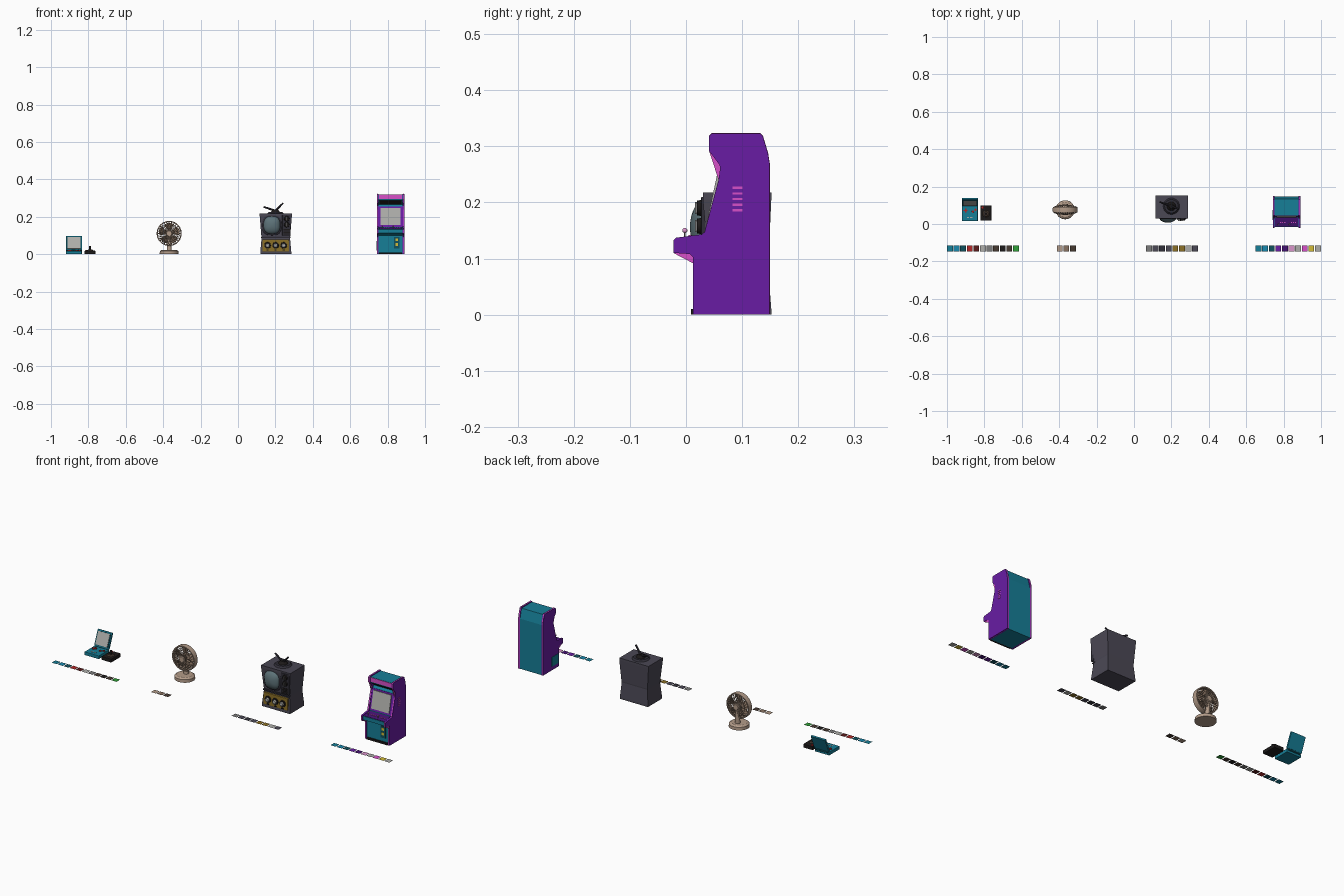
import bpy, bmesh, math
from mathutils import Vector, Matrix

if "Cube" in bpy.data.objects:
    bpy.data.objects.remove(bpy.data.objects["Cube"])

COL = dict(teal=(.008, .21, .31), dteal=(.005, .08, .11), blue=(.01, .25, .42), purple=(.14, .012, .37),
           dpurple=(.06, .006, .17), pink=(.68, .08, .58), lpink=(.7, .3, .6), yellow=(.65, .5, .04),
           beige=(.45, .33, .25), dbeige=(.25, .17, .12), brown=(.06, .04, .03), tv=(.07, .065, .09),
           dtv=(.03, .028, .04), black=(.012, .01, .01), gold=(.26, .16, .02), glass=(.11, .17, .19),
           lgrey=(.42, .42, .4), grey=(.2, .2, .2), red=(.45, .02, .02), dred=(.1, .01, .01), green=(.03, .35, .04))
MATS = {}


def mat(c):
    if c not in MATS:
        MATS[c] = bpy.data.materials.new(c)
        MATS[c].diffuse_color = (*COL[c], 1)
    return MATS[c]


def finish(name, bm, c):
    bmesh.ops.recalc_face_normals(bm, faces=bm.faces)
    me = bpy.data.meshes.new(name)
    bm.to_mesh(me)
    bm.free()
    ob = bpy.data.objects.new(name, me)
    bpy.context.collection.objects.link(ob)
    me.materials.append(mat(c))
    return ob


def loft(name, rings, c):
    bm = bmesh.new()
    vs = [[bm.verts.new(p) for p in r] for r in rings]
    n = len(vs[0])
    for a, b in zip(vs, vs[1:]):
        for i in range(n):
            bm.faces.new((a[i], a[(i + 1) % n], b[(i + 1) % n], b[i]))
    bm.faces.new(vs[0])
    bm.faces.new(vs[-1])
    return finish(name, bm, c)


def prism(name, prof, x0, x1, c):
    return loft(name, [[(x, y, z) for y, z in prof] for x in (x0, x1)], c)


def slab(name, p, q, t, x0, x1, c):
    # plate lying on the y-z line p-q, raised by t on its outer side
    d = (Vector(q) - Vector(p)).normalized()
    n = Vector((-d.y, d.x)) * t
    return prism(name, [p, q, Vector(q) + n, Vector(p) + n], x0, x1, c)


def box(name, x0, x1, y0, y1, z0, z1, c, bevel=0):
    ob = prism(name, [(y0, z0), (y1, z0), (y1, z1), (y0, z1)], x0, x1, c)
    if bevel:
        m = ob.modifiers.new("bevel", "BEVEL")
        m.width, m.segments = bevel, 2
    return ob


def rod(name, a, b, r0, r1, c, seg=16):
    a, b = Vector(a), Vector(b)
    bm = bmesh.new()
    bmesh.ops.create_cone(bm, cap_ends=True, segments=seg, radius1=r0, radius2=r1, depth=(b - a).length,
                          matrix=Matrix.Translation((a + b) / 2) @ (b - a).to_track_quat('Z', 'Y').to_matrix().to_4x4())
    ob = finish(name, bm, c)
    return smooth(ob)


def smooth(ob):
    bpy.ops.object.select_all(action='DESELECT')
    ob.select_set(True)
    bpy.context.view_layer.objects.active = ob
    bpy.ops.object.shade_smooth_by_angle()
    return ob


def ball(name, loc, scale, c, power=1):
    bm = bmesh.new()
    bmesh.ops.create_uvsphere(bm, u_segments=24, v_segments=14, radius=1)
    for v in bm.verts:
        x, z, y = v.co
        r = math.hypot(x, z)
        if r > 1e-6:
            x, z = [r * math.copysign(abs(k / r) ** power, k) for k in (x, z)]
        v.co = Vector(loc) + Vector((x * scale[0], y * scale[1], z * scale[2]))
    return smooth(finish(name, bm, c))


def wires(name, paths, r, c):
    cu = bpy.data.curves.new(name, 'CURVE')
    cu.dimensions, cu.bevel_depth, cu.bevel_resolution = '3D', r, 1
    for pts in paths:
        s = cu.splines.new('POLY')
        s.points.add(len(pts) - 1)
        for sp, p in zip(s.points, pts):
            sp.co = (*p, 1)
    ob = bpy.data.objects.new(name, cu)
    bpy.context.collection.objects.link(ob)
    cu.materials.append(mat(c))
    smooth_sel = bpy.context.view_layer.objects
    bpy.ops.object.select_all(action='DESELECT')
    ob.select_set(True)
    smooth_sel.active = ob
    bpy.ops.object.convert(target='MESH')


# colour swatch strips on the floor
STRIPS = [(-1, "teal blue dteal red dred lgrey grey brown black brown green"), (-.413, "beige dbeige brown"),
          (.064, "grey tv dtv tv gold gold lgrey tv"),
          (.65, "teal blue dteal purple dpurple lpink lgrey pink yellow lgrey")]
for x0, names in STRIPS:
    for i, c in enumerate(names.split()):
        bm = bmesh.new()
        bmesh.ops.create_grid(bm, x_segments=1, y_segments=1, size=.0155,
                              matrix=Matrix.Translation((x0 + .0155 + i * .0353, -.131, 0)))
        finish("swatch", bm, c)

# arcade cabinet: side panels with trim
SIDE = [(.0125, 0), (.149, 0), (.149, .269), (.146, .288), (.137, .318), (.132, .323), (.046, .323), (.041, .318),
        (.041, .292), (.059, .268), (.061, .262), (.058, .24), (.033, .147), (.028, .143), (-.018, .137),
        (-.022, .133), (-.022, .11), (.007, .108), (.0125, .102)]
TRIM = [p for i, p in enumerate(SIDE) if i not in (9, 10, 17, 18)] + [(.0125, .092)]
TRIM = [((y - .07) * 1.004 + .07, max(0, (z - .16) * 1.004 + .16)) for y, z in TRIM]
for x in (.742, .879):
    prism("arcade_side_panel", SIDE, x, x + .01, "purple")
    prism("arcade_edge_trim", TRIM, x + .003, x + .007, "pink")

# arcade body, screen and marquee
BODY = [(.018, 0), (.147, 0), (.147, .268), (.134, .319), (.046, .319), (.046, .29), (.075, .266),
        (.066, .255), (.04, .143), (-.016, .133), (-.016, .113), (.018, .1)]
prism("arcade_body", BODY, .752, .879, "teal")
slab("arcade_marquee", (.046, .295), (.046, .318), .003, .753, .878, "pink")
slab("arcade_speaker_panel", (.072, .267), (.048, .288), -.002, .756, .875, "black")
slab("arcade_bezel", (.041, .146), (.065, .254), .003, .752, .879, "purple")
slab("arcade_screen", (.0405, .156), (.06, .247), .005, .762, .868, "lgrey")
slab("arcade_control_deck", (-.014, .1335), (.034, .142), .002, .754, .877, "dpurple")
box("arcade_kick_plate", .755, .876, .009, .02, 0, .01, "black")

# arcade controls, vents, doors
for x in (.772, .83):
    rod("joystick_shaft", (x, -.002, .135), (x, -.002, .148), .0015, .0015, "grey", 8)
    ball("joystick_ball", (x, -.002, .15), (.0045,) * 3, "lpink")
    for i in range(3):
        rod("arcade_button", (x + .012 + i * .011, .008, .136), (x + .012 + i * .011, .0075, .142), .004, .0035, "pink", 12)
for i in range(5):
    box("arcade_vent", .888, .8905, .083, .101, .184 + i * .01, .188 + i * .01, "pink")
box("arcade_side_door", .7405, .743, .022, .075, .02, .07, "teal")
box("coin_door", .833, .863, .014, .02, .03, .092, "dteal")
for z in (.045, .07):
    box("coin_slot", .841, .855, .0125, .016, z, z + .014, "yellow")

# television cabinet
rings = [[(.202 - w, f, z), (.202 + w, f, z), (.202 + w, b, z), (.202 - w, b, z)]
         for w, f, b, z in ((.083, .032, .152, 0), (.083, .032, .152, .01), (.076, .04, .146, .088),
                            (.077, .04, .147, .094), (.086, .03, .152, .205), (.086, .03, .152, .218))]
loft("tv_cabinet", rings, "tv")
box("tv_shelf", .124, .28, .032, .05, .086, .094, "dtv", .002)
ball("tv_screen_surround", (.181, .034, .156), (.052, .012, .055), "dtv", .7)
ball("tv_screen", (.181, .034, .156), (.045, .027, .048), "glass", .75)
box("tv_side_column", .236, .282, .027, .045, .1, .21, "dtv", .002)
for z in (.19, .158):
    rod("tv_dial", (.26, .03, z), (.26, .02, z), .015, .013, "black", 20)
    box("tv_dial_grip", .2585, .2615, .016, .022, z - .011, z + .011, "grey")
for i in range(4):
    box("tv_speaker_slot", .243, .277, .025, .03, .106 + i * .008, .11 + i * .008, "black")

# television lower panel
box("tv_lower_panel", .131, .273, .029, .045, .015, .079, "gold", .002)
for x in (.158, .201, .244):
    rod("tv_knob_ring", (x, .032, .047), (x, .024, .047), .018, .017, "black", 20)
    rod("tv_knob", (x, .026, .047), (x, .016, .047), .011, .009, "lgrey", 16)
    box("tv_switch", x - .006, x + .006, .025, .031, .019, .025, "black")

# television aerial
rod("aerial_base", (.2, .095, .217), (.2, .095, .226), .045, .036, "dtv", 24)
rod("aerial_dome", (.2, .095, .226), (.2, .095, .24), .024, .012, "black", 20)
for tip in ((.138, .118, .253), (.241, .08, .273)):
    rod("aerial_arm", (.2, .095, .232), tip, .006, .0045, "dtv", 10)

# desk fan
FX, FY, FZ, FR = -.368, .076, .111, .063
rod("fan_base", (FX, FY, 0), (FX, FY, .016), .051, .05, "beige", 32)
rod("fan_base_top", (FX, FY, .016), (FX, FY, .023), .05, .04, "beige", 32)
rod("fan_stem", (FX, FY + .012, .02), (FX, FY + .015, .1), .013, .01, "beige")
rod("fan_motor", (FX, FY + .004, FZ), (FX, FY + .03, FZ), .021, .014, "beige", 24)
rod("fan_spinner", (FX, FY - .012, FZ), (FX, FY + .008, FZ), .013, .013, "dbeige")


def polar(r, a, y):
    return (FX + r * math.cos(a), y, FZ + r * math.sin(a))


spokes, hoops = [], []
for s in (-1, 1):
    dome = lambda r: FY + s * (.012 + .013 * math.sqrt(max(0, 1 - (r / FR) ** 2)))
    for k in range(28):
        spokes.append([polar(.014 + t * .0098, k * math.tau / 28 - s * t * .1, dome(.014 + t * .0098)) for t in range(6)])
    for r in (.028, .046):
        hoops.append([polar(r, k * math.tau / 32, dome(r)) for k in range(33)])
    rod("fan_cage_cap", (FX, FY + s * .022, FZ), (FX, FY + s * .028, FZ), .017, .014, "beige", 24)
wires("fan_cage_spokes", spokes, .0014, "beige")
wires("fan_cage_hoops", hoops, .0012, "beige")

# fan outer rim and blades
bm = bmesh.new()
sect = [(.061, -.014), (.066, -.014), (.067, 0), (.066, .014), (.061, .014)]
grid = [[bm.verts.new(polar(r, k * math.tau / 40, FY + y)) for r, y in sect] for k in range(40)]
for k in range(40):
    a, b = grid[k], grid[(k + 1) % 40]
    for i in range(5):
        bm.faces.new((a[i], a[(i + 1) % 5], b[(i + 1) % 5], b[i]))
smooth(finish("fan_rim", bm, "beige"))
for k in range(5):
    a = k * math.tau / 5
    lo = [polar(.01, a, FY - .006), polar(.056, a - .15, FY - .009), polar(.058, a + .35, FY), polar(.052, a + .8, FY + .009),
          polar(.01, a + .7, FY + .006)]
    loft("fan_blade", [lo, [(x, y + .0015, z) for x, y, z in lo]], "dbeige")

# folding handheld: base and hinged lid
X0, X1 = -.92, -.835
box("handheld_base", X0, X1, .016, .104, 0, .018, "teal", .002)
rod("handheld_hinge", (X0 + .006, .104, .017), (X1 - .006, .104, .017), .006, .006, "dteal", 12)
slab("handheld_lid", (.107, .018), (.138, .094), .009, X0, X1, "teal")
slab("handheld_bezel", (.1, .024), (.1275, .0915), .003, X0 + .004, X1 - .004, "dteal")
slab("handheld_screen", (.1005, .028), (.126, .09), .0045, X0 + .008, X1 - .008, "lgrey")
box("control_pad_bar", -.911, -.889, .069, .076, .016, .022, "red")
box("control_pad_post", -.9035, -.8965, .0615, .0835, .016, .022, "red")
for x, y in ((-.862, .066), (-.847, .076)):
    rod("handheld_button", (x, y, .016), (x, y, .022), .0065, .006, "red", 14)
for x in (-.888, -.87):
    box("handheld_small_key", x - .006, x + .006, .033, .038, .016, .02, "lgrey")

# stick controller
box("stick_controller_box", -.82, -.763, .018, .1, 0, .019, "black", .002)
rod("stick_collar", (-.791, .055, .018), (-.791, .055, .024), .02, .012, "brown", 20)
rod("stick", (-.791, .055, .022), (-.791, .055, .044), .005, .006, "black", 12)
rod("stick_button", (-.809, .088, .018), (-.809, .088, .023), .006, .0055, "red", 14)

for m in bpy.data.materials:
    if m.users and not m.is_grease_pencil:
        m.use_nodes = True
        m.node_tree.nodes["Principled BSDF"].inputs["Base Color"].default_value = m.diffuse_color
